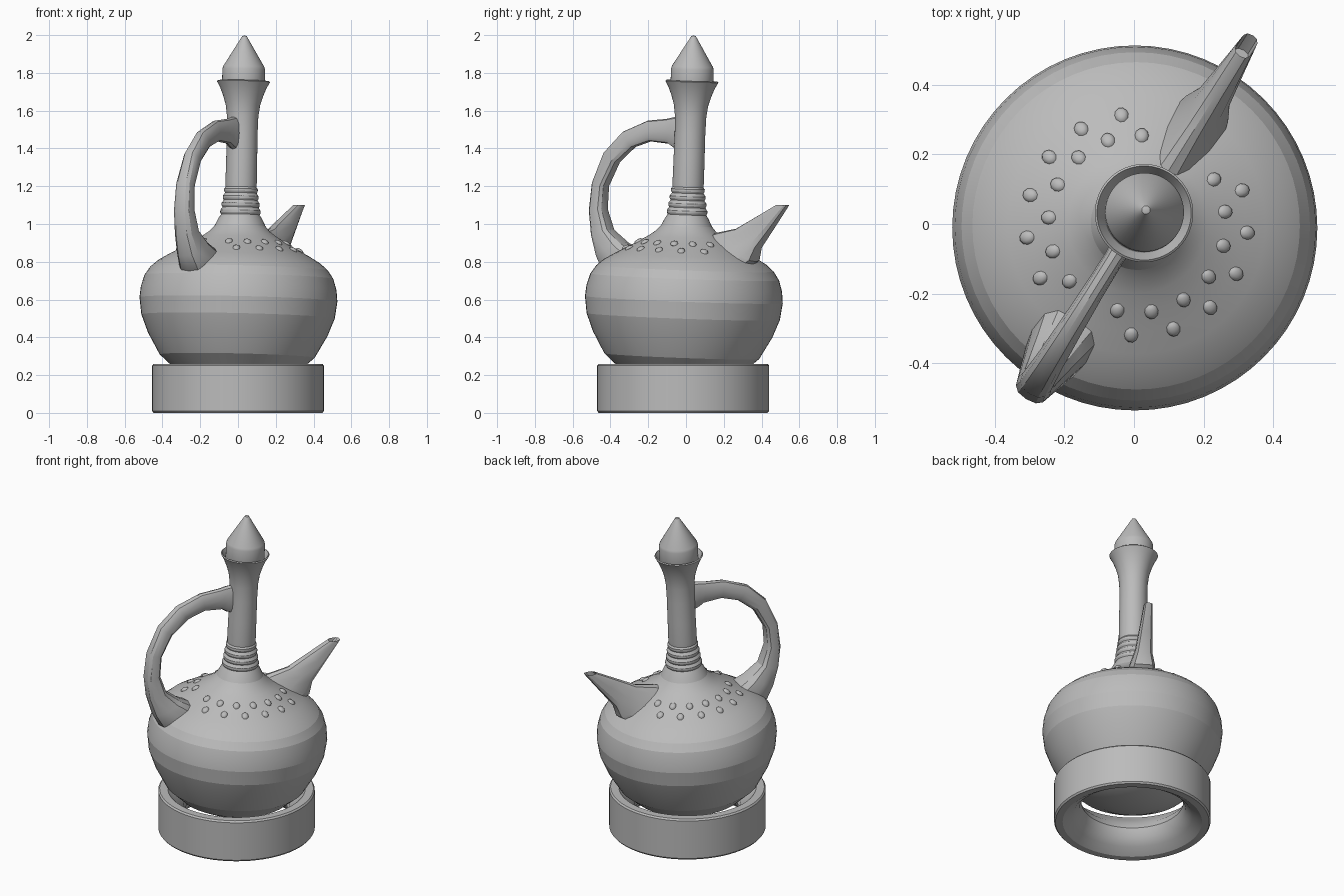
import bpy, bmesh, math
from mathutils import Vector, Matrix

if "Cube" in bpy.data.objects:
    bpy.data.objects.remove(bpy.data.objects["Cube"])

clay = bpy.data.materials.new("grey clay")
clay.diffuse_color = (0.5, 0.5, 0.5, 1)
clay.use_nodes = True
clay.node_tree.nodes["Principled BSDF"].inputs["Base Color"].default_value = clay.diffuse_color

# the pot leans slightly inside its stand
axis = Vector((0.023, 0.037, 1)).normalized()
TILT = Matrix.Translation((0, -0.015, 0.5)) @ Vector((0, 0, 1)).rotation_difference(axis).to_matrix().to_4x4() @ Matrix.Translation((0, 0, -0.5))


def finish(name, bm, angle, matrix=None):
    bmesh.ops.remove_doubles(bm, verts=bm.verts, dist=1e-5)
    bmesh.ops.recalc_face_normals(bm, faces=bm.faces)
    if matrix:
        bm.transform(matrix)
    me = bpy.data.meshes.new(name)
    bm.to_mesh(me)
    bm.free()
    me.materials.append(clay)
    ob = bpy.data.objects.new(name, me)
    bpy.context.collection.objects.link(ob)
    bpy.ops.object.select_all(action='DESELECT')
    ob.select_set(True)
    bpy.context.view_layer.objects.active = ob
    bpy.ops.object.shade_smooth_by_angle(angle=math.radians(angle))
    return ob


def bridge(bm, a, b):
    for i in range(len(a)):
        j = (i + 1) % len(a)
        bm.faces.new((a[i], a[j], b[j], b[i]))


def lathe(name, profile, angle, matrix=None, closed=False, n=64):
    """Spin (radius, z) points round the z axis."""
    bm = bmesh.new()
    vs = [bm.verts.new((r, 0, z)) for r, z in profile]
    pairs = list(zip(vs, vs[1:])) + ([(vs[-1], vs[0])] if closed else [])
    edges = [bm.edges.new(p) for p in pairs]
    bmesh.ops.spin(bm, geom=vs + edges, cent=(0, 0, 0), axis=(0, 0, 1),
                   angle=math.tau, steps=n, use_merge=True)
    return finish(name, bm, angle, matrix)


def loft(name, sections, sign, power, angle, n=12, hole=False):
    """Join rings lying along the spout/handle plane.
    Section: s and z of one edge, s and z of other edge, half widths there."""
    d, t = Vector((0.53, 0.85, 0)) * sign, Vector((0.85, -0.53, 0))
    bm = bmesh.new()
    rings = []
    for s1, z1, s2, z2, w1, w2 in sections:
        ring = []
        for k in range(n):
            a = math.tau * k / n
            c, s = math.cos(a), math.sin(a)
            u = 0.5 - 0.5 * math.copysign(abs(c) ** power, c)
            v = math.copysign(abs(s) ** power, s) * (w1 + (w2 - w1) * u)
            p = d * (s1 + (s2 - s1) * u) + t * v
            ring.append(bm.verts.new((p.x + 0.01, p.y + 0.01, z1 + (z2 - z1) * u)))
        rings.append(ring)
    for a, b in zip(rings, rings[1:]):
        bridge(bm, a, b)
    bm.faces.new(rings[0])
    end = bm.faces.new(rings[-1])
    if hole:
        bmesh.ops.inset_region(bm, faces=[end], thickness=0.012)
        bmesh.ops.translate(bm, verts=end.verts, vec=d * -0.05 + Vector((0, 0, -0.05)))
    return finish(name, bm, angle)


# hollow ring stand
lathe("ring_stand", [(.405, 0), (.447, 0), (.455, .01), (.455, .25), (.447, .26), (.40, .26),
                     (.36, .22), (.31, .17), (.295, .13), (.31, .08), (.35, .035)],
      30, Matrix.Translation((0, -0.015, 0)), closed=True)

# pot body, ribbed neck and flared hollow rim
shoulder = [(0, .13), (.12, .14), (.22, .17), (.32, .22), (.41, .30), (.475, .415), (.512, .51),
            (.524, .60), (.518, .66), (.50, .72), (.47, .765), (.43, .80), (.37, .836),
            (.31, .868), (.25, .903), (.20, .933), (.16, .962), (.135, .99), (.115, 1.03)]
ribs = []
for i in range(4):
    z, r = 1.05 + i * .038, .105 - i * .006
    ribs += [(r - .003, z), (r + .002, z + .010), (r + .002, z + .022), (r - .005, z + .032)]
neck = [(.083, 1.22), (.082, 1.35), (.081, 1.48), (.083, 1.57), (.091, 1.63), (.106, 1.68),
        (.124, 1.725), (.141, 1.755), (.135, 1.76), (.116, 1.725), (.095, 1.68), (.075, 1.62), (0, 1.6)]
lathe("pot_body", shoulder + ribs + neck, 13, TILT)

# pointed stopper
lathe("stopper", [(0, 1.66), (.09, 1.66), (.113, 1.715), (.113, 1.82), (.109, 1.835),
                  (.012, 1.996), (0, 2.0)], 30, TILT)

# raised studs in two rows, interrupted by spout and handle
bm = bmesh.new()
rows = [(.318, .864, 98, 6), (.318, .864, 267, 6), (.255, .900, 87, 7), (.255, .900, 257, 7)]
for r, z, start, count in rows:
    for k in range(count):
        a = math.radians(start + 22.2 * k)
        m = (Matrix.Translation((r * math.cos(a), r * math.sin(a), z)) @ Matrix.Rotation(a, 4, 'Z')
             @ Matrix.Rotation(math.radians(29), 4, 'Y') @ Matrix.Diagonal((.024, .02, .012, 1)))
        bmesh.ops.create_uvsphere(bm, u_segments=10, v_segments=6, radius=1, matrix=m)
finish("shoulder_studs", bm, 40, TILT)

# spout: flared base to a narrow pierced tip
loft("spout", [(.12, .93, .38, .77, .05, .10), (.17, .952, .425, .80, .04, .088),
               (.30, .975, .445, .87, .032, .06), (.42, 1.035, .52, .965, .028, .045),
               (.555, 1.10, .625, 1.10, .026, .026)], 1, .7, 30, hole=True)

# handle: from the neck, round and down to a flared foot on the shoulder
loft("handle", [(.03, 1.57, .03, 1.38, .035, .035), (.09, 1.565, .09, 1.405, .032, .032),
                (.13, 1.557, .12, 1.425, .028, .030), (.25, 1.547, .23, 1.437, .028, .034),
                (.40, 1.49, .335, 1.405, .032, .04), (.515, 1.38, .435, 1.325, .038, .045),
                (.585, 1.22, .505, 1.20, .045, .05), (.603, 1.07, .515, 1.08, .05, .055),
                (.588, .94, .475, .97, .057, .062), (.555, .83, .39, .905, .072, .08),
                (.515, .755, .31, .865, .088, .10), (.46, .72, .29, .82, .088, .10)],
     -1, .75, 30)
